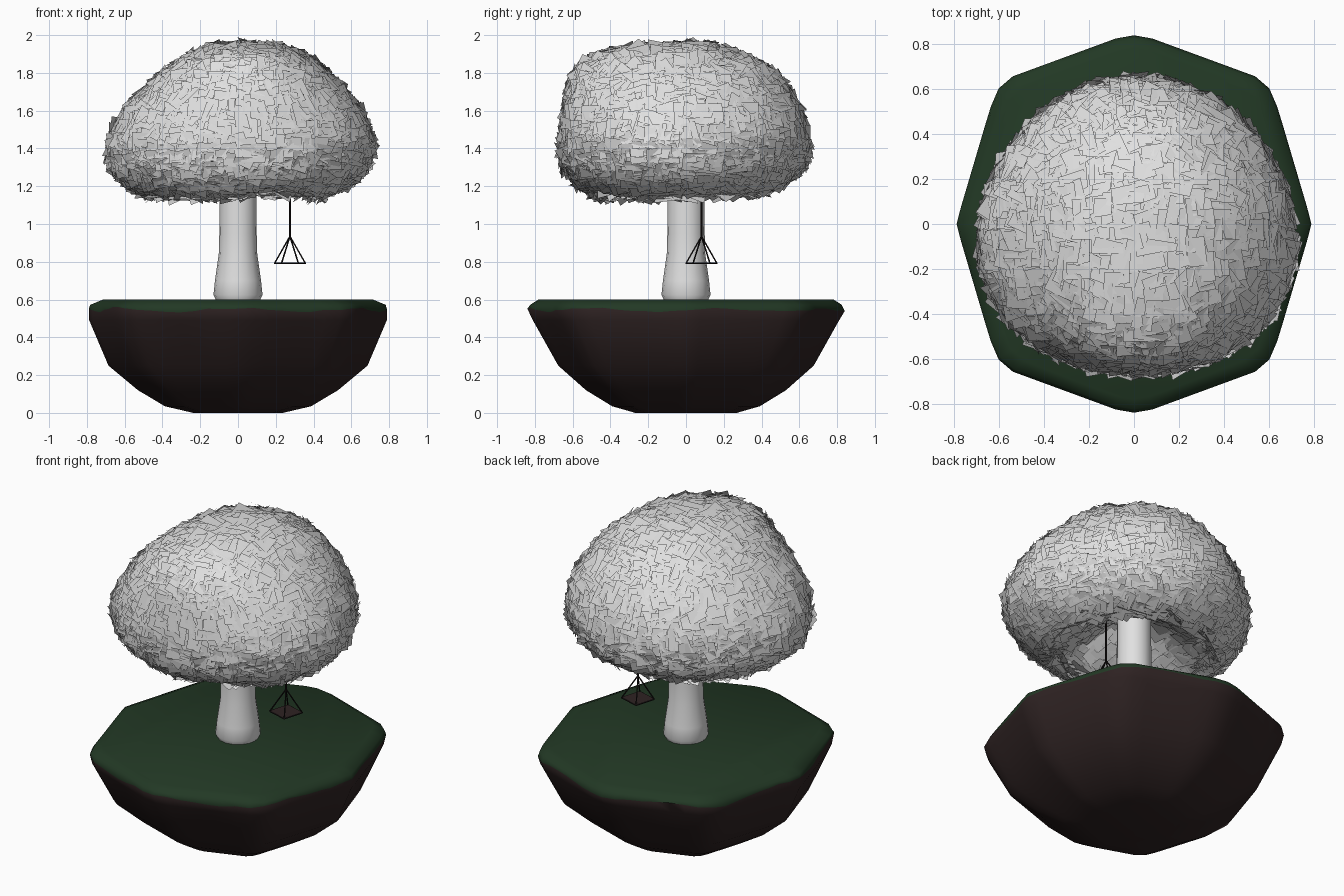
import bpy, bmesh, math, random
from mathutils import Vector, Matrix

if "Cube" in bpy.data.objects:
    bpy.data.objects.remove(bpy.data.objects["Cube"])

random.seed(4)


def material(name, rgb):
    m = bpy.data.materials.new(name)
    m.diffuse_color = (*rgb, 1)
    m.use_nodes = True
    m.node_tree.nodes["Principled BSDF"].inputs["Base Color"].default_value = m.diffuse_color
    return m


GRASS = material("dark green", (0.016, 0.04, 0.018))
SOIL = material("dark brown", (0.027, 0.016, 0.016))
PALE = material("pale grey", (0.75, 0.75, 0.75))
ROPE = material("rope black", (0.008, 0.006, 0.006))


def finish(name, bm, mats, angle=None):
    me = bpy.data.meshes.new(name)
    bm.to_mesh(me)
    bm.free()
    ob = bpy.data.objects.new(name, me)
    bpy.context.collection.objects.link(ob)
    for m in mats:
        me.materials.append(m)
    if angle:
        bpy.context.view_layer.objects.active = ob
        ob.select_set(True)
        bpy.ops.object.shade_smooth_by_angle(angle=math.radians(angle))
        ob.select_set(False)
    return ob


def loft(bm, rings):
    """Skin closed rings of points, cap both ends; returns faces per band."""
    vs = [[bm.verts.new(p) for p in r] for r in rings]
    n = len(vs[0])
    bands = [[bm.faces.new((a[i], a[(i + 1) % n], b[(i + 1) % n], b[i])) for i in range(n)]
             for a, b in zip(vs, vs[1:])]
    caps = [bm.faces.new(vs[0]), bm.faces.new(vs[-1])]
    bmesh.ops.recalc_face_normals(bm, faces=bm.faces[:])
    return bands, caps


# Floating island: rounded octagon outline, bowl-shaped below
quarter = [(0.79, 0), (0.775, 0.06), (0.645, 0.5), (0.615, 0.59), (0.56, 0.65), (0.07, 0.83), (0, 0.84)]


def outline(t):
    """Point of the outline at angle t, mirrored into four quarters."""
    c, s = abs(math.cos(t)), abs(math.sin(t))
    for (ax, ay), (bx, by) in zip(quarter, quarter[1:]):
        ca, cb = ax * s - ay * c, bx * s - by * c
        if ca >= -1e-9 and cb <= 1e-9:
            k = ca / (ca - cb)
            r = math.hypot(ax + (bx - ax) * k, ay + (by - ay) * k)
            return r * math.cos(t), r * math.sin(t)


N = 64
wave = [0.546 + random.uniform(-0.006, 0.006) + 0.011 * math.sin(7 * i * math.tau / N) for i in range(N)]
levels = [(0.6, 0.905, 0.93), (0.572, 0.99, 0.982), (None, 1, 1), (0.49, 0.997, 0.965),
          (0.25, 0.868, 0.805), (0.12, 0.67, 0.63), (0.035, 0.49, 0.465), (0, 0.3, 0.32)]
rings = []
for z, sx, sy in levels:
    ring = []
    for i in range(N):
        x, y = outline(i * math.tau / N)
        ring.append((x * sx, y * sy, wave[i] if z is None else z))
    rings.append(ring)
bm = bmesh.new()
bands, caps = loft(bm, rings)
for f in [f for b in bands[2:] for f in b] + [caps[1]]:
    f.material_index = 1
finish("island", bm, [GRASS, SOIL], 60)

# Trunk with flared foot
bm = bmesh.new()
loft(bm, [[(r * math.cos(i * math.tau / 16), r * math.sin(i * math.tau / 16), z) for i in range(16)]
          for z, r in [(0.595, 0.115), (0.625, 0.13), (0.7, 0.122), (0.84, 0.102), (0.95, 0.099), (1.45, 0.097)]])
finish("trunk", bm, [PALE], 50)


# Crown: leaf cards laid over a mushroom-shaped guide surface
def crown_point(v):
    d = Vector([math.tan(c * math.pi / 4) for c in v]).normalized()
    rho = math.hypot(d.x, d.y)
    a = math.atan2(d.y, d.x)
    up = d.z > 0
    bulge = 1 if up or rho < 1e-6 else rho ** -0.3
    x, y = 0.685 * d.x * bulge, 0.645 * d.y * bulge
    z = 1.4 + (0.55 if up else 0.29) * d.z
    if up:
        x *= 1 - 0.4 * d.z ** 2 * (1 - d.z ** 2)            # narrow shoulders sideways
        y *= 1 + (0.7 if d.y < 0 else 0.12) * d.z ** 3      # fuller towards the front
    else:
        r = rho ** 0.7
        z += 0.32 * max(0, 1 - r / 0.66)                    # hollow under the crown
        z += 0.03 * d.y * -d.z
        z += 0.06 * d.z ** 2 * math.exp(-((a + 1.15) / 0.35) ** 2)   # arch in the front rim
    lobe = 1 + 0.025 * rho * math.cos(3 * a + 1.6)          # gentle lobes
    return Vector((x * lobe + 0.015 + 0.03 * d.z, y * lobe - 0.025, z))


guide = bmesh.new()
bmesh.ops.create_cube(guide, size=2)
bmesh.ops.subdivide_edges(guide, edges=guide.edges[:], cuts=21, use_grid_fill=True)
for v in guide.verts:
    v.co = crown_point(v.co)
bmesh.ops.recalc_face_normals(guide, faces=guide.faces[:])
guide.normal_update()

bm = bmesh.new()
normals = []
for f in guide.faces:
    n = f.normal.copy()
    t = (f.verts[1].co - f.verts[0].co).normalized()
    t = Matrix.Rotation(random.uniform(-0.3, 0.3), 3, n) @ t
    b = n.cross(t)
    tilt = Matrix.Rotation(random.uniform(-0.38, 0.38), 3, t) @ Matrix.Rotation(random.uniform(-0.38, 0.38), 3, b)
    h = random.uniform(0.06, 0.072)
    c = f.calc_center_median()
    bm.faces.new([bm.verts.new(c + tilt @ (t * i * h + b * j * h))
                  for i, j in ((-1, -1), (1, -1), (1, 1), (-1, 1))])
    normals += [n] * 4
guide.free()
crown = finish("leaf_crown", bm, [PALE])
for p in crown.data.polygons:
    p.use_smooth = True
crown.data.normals_split_custom_set_from_vertices(normals)   # soft shading over the cards


# Swing: hanging rope, four spreading ropes and a turned square seat
def rod(bm, a, b, r):
    a, b = Vector(a), Vector(b)
    m = Matrix.Translation((a + b) / 2) @ (b - a).to_track_quat('Z', 'Y').to_matrix().to_4x4()
    bmesh.ops.create_cone(bm, cap_ends=True, segments=6, radius1=r, radius2=r, depth=(b - a).length, matrix=m)


cx, cy = 0.275, 0.082
corners = [(cx + 0.093 * math.cos(0.5 + k * math.pi / 2), cy + 0.093 * math.sin(0.5 + k * math.pi / 2))
           for k in range(4)]
bm = bmesh.new()
rod(bm, (cx, cy, 0.93), (cx, cy, 1.4), 0.006)
for k, (x, y) in enumerate(corners):
    rod(bm, (cx, cy, 0.935), (x, y, 0.792), 0.004)
    x2, y2 = corners[(k + 1) % 4]
    rod(bm, (x, y, 0.792), (x2, y2, 0.792), 0.004)
finish("swing_ropes", bm, [ROPE], 60)

bm = bmesh.new()
loft(bm, [[(x, y, z) for x, y in corners] for z in (0.789, 0.796)])
finish("swing_seat", bm, [SOIL])
